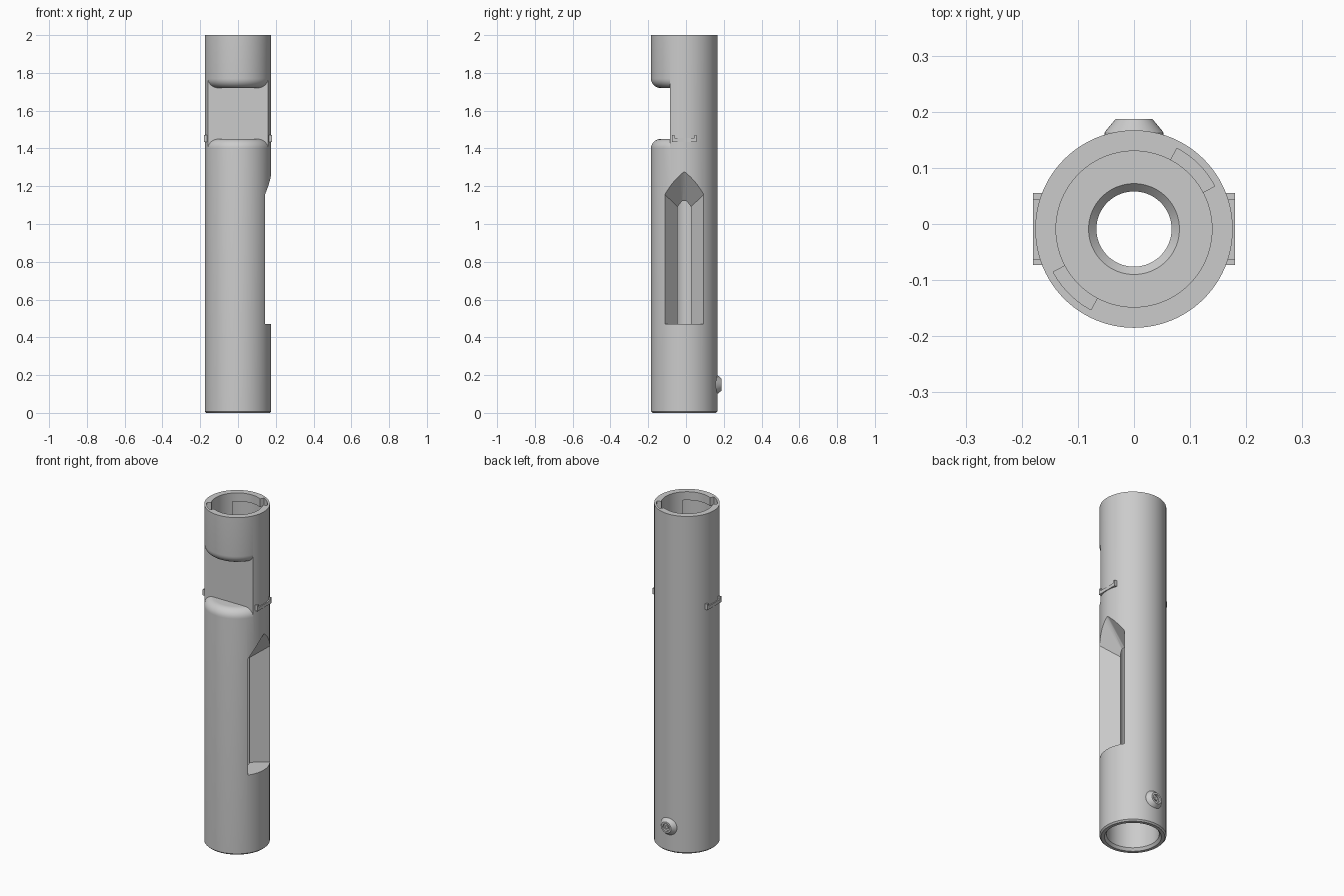
import bpy, bmesh
from math import sin, cos, pi, radians
from mathutils import Vector, Matrix

if "Cube" in bpy.data.objects:
    bpy.data.objects.remove(bpy.data.objects["Cube"], do_unlink=True)

AXIS_Y = -0.009   # tube axis offset
R = 0.176         # outer radius
SOCKET = 0.139    # socket radius at both ends
BORE = 0.067
SEGS = 96

metal = bpy.data.materials.new("plain grey metal")
metal.use_nodes = True
GREY = (0.6, 0.6, 0.6, 1)
metal.diffuse_color = GREY
metal.node_tree.nodes["Principled BSDF"].inputs["Base Color"].default_value = GREY


def finish(bm, name, matrix=None):
    bmesh.ops.remove_doubles(bm, verts=bm.verts, dist=1e-5)
    bmesh.ops.recalc_face_normals(bm, faces=bm.faces)
    bm.transform(matrix or Matrix.Translation((0, AXIS_Y, 0)))
    mesh = bpy.data.meshes.new(name)
    bm.to_mesh(mesh)
    bm.free()
    obj = bpy.data.objects.new(name, mesh)
    bpy.context.collection.objects.link(obj)
    mesh.materials.append(metal)
    return obj


def lathe(profile, closed=True, start=0, sweep=2 * pi, steps=SEGS):
    """Revolve (radius, z) points; partial sweeps get end caps."""
    bm = bmesh.new()
    vs = [bm.verts.new((r * cos(start), r * sin(start), z)) for r, z in profile]
    full = sweep > 6.28
    if full:
        pairs = list(zip(vs, vs[1:])) + ([(vs[-1], vs[0])] if closed else [])
        geom = vs + [bm.edges.new(p) for p in pairs]
    else:
        geom = [bm.faces.new(vs)]
    bmesh.ops.spin(bm, geom=geom, cent=(0, 0, 0), axis=(0, 0, 1), angle=sweep,
                   steps=steps, use_merge=full, use_duplicate=False)
    return bm


def box(name, lo, hi):
    bm = bmesh.new()
    bmesh.ops.create_cube(bm, size=1)
    lo, hi = Vector(lo), Vector(hi)
    m = Matrix.Translation((lo + hi) / 2) @ Matrix.Diagonal((*(hi - lo), 1))
    return finish(bm, name, m)


def activate(obj):
    bpy.ops.object.select_all(action='DESELECT')
    obj.select_set(True)
    bpy.context.view_layer.objects.active = obj


def cut(target, cutter):
    mod = target.modifiers.new("cut", 'BOOLEAN')
    mod.operation = 'DIFFERENCE'
    mod.solver = 'EXACT'
    mod.object = cutter
    activate(target)
    bpy.ops.object.modifier_apply(modifier=mod.name)
    bpy.data.objects.remove(cutter, do_unlink=True)


def smooth(obj):
    activate(obj)
    bpy.ops.object.shade_smooth_by_angle(angle=radians(28))


# Tube with a narrow bore and a wider socket at each end
tube = finish(lathe([
    (0.168, 0), (R, 0.008), (R, 2), (SOCKET, 2), (SOCKET, 1.83),
    (0.081, 1.83), (BORE, 1.815), (BORE, 0.3), (SOCKET, 0.3),
    (SOCKET, 0.015), (0.15, 0)]), "tube_body")

# Front relief: flat wall with rounded shoulders above and below
low = [(0.126 + 0.05 * sin(a), 1.40 + 0.05 * cos(a))
       for a in [i * pi / 16 for i in range(9)]]
high = [(r, 3.17 - z) for r, z in reversed(low)]
bm = lathe([(0, 1.45)] + low + [(0.25, 1.40), (0.25, 1.77)] + high + [(0, 1.72)],
           closed=False)
bmesh.ops.remove_doubles(bm, verts=bm.verts, dist=1e-5)
bmesh.ops.bisect_plane(bm, geom=bm.verts[:] + bm.edges[:] + bm.faces[:],
                       plane_co=(0, -0.076, 0), plane_no=(0, 1, 0), clear_outer=True)
bmesh.ops.holes_fill(bm, edges=[e for e in bm.edges if e.is_boundary], sides=0)
cut(tube, finish(bm, "front_relief_cutter"))

# Tapered side window with a pointed top, opening into the bore
bm = bmesh.new()
for s in (-1, 1):
    for x, y, z in ((0.2, 0.148, 1.20), (0.057, 0.035, 1.09), (0.03, 0.014, 1.07)):
        bm.verts.new((x, s * y, z))
        bm.verts.new((x, s * y, 0.47))
bm.verts.new((0.2, 0, 1.31))
bmesh.ops.convex_hull(bm, input=bm.verts)
cut(tube, finish(bm, "side_window_cutter"))

# Two L-shaped locking grooves inside the top socket
for turn in (0, 180):
    for start, sweep, top in ((28, 34, 2.05), (45, 90, 1.95)):
        ring = [(0.12, 1.86), (0.163, 1.86), (0.163, top), (0.12, top)]
        cut(tube, finish(lathe(ring, True, radians(start + turn), radians(sweep), 24),
                         "groove_cutter"))
smooth(tube)

# Side ridges with small raised ends
for side, s in (("left", 1), ("right", -1)):
    def ridge(name, y0, y1, z0, z1):
        xs = sorted((s * 0.155, s * 0.18))
        box(side + name, (xs[0], y0, z0), (xs[1], y1, z1))
    ridge("_ridge", -0.073, 0.055, 1.435, 1.455)
    ridge("_ridge_front_end", -0.073, -0.062, 1.455, 1.47)
    ridge("_ridge_back_end", 0.044, 0.055, 1.455, 1.47)

# Conical boss on the back with a recessed ring
boss = finish(lathe([(0, 0), (0.054, 0), (0.052, 0.014), (0.033, 0.037), (0.022, 0.037),
                     (0.022, 0.025), (0.01, 0.025), (0.01, 0.034), (0, 0.034)],
                    closed=False, steps=40), "back_boss",
              Matrix.Translation((0, 0.15, 0.15)) @ Matrix.Rotation(-pi / 2, 4, 'X'))
smooth(boss)
